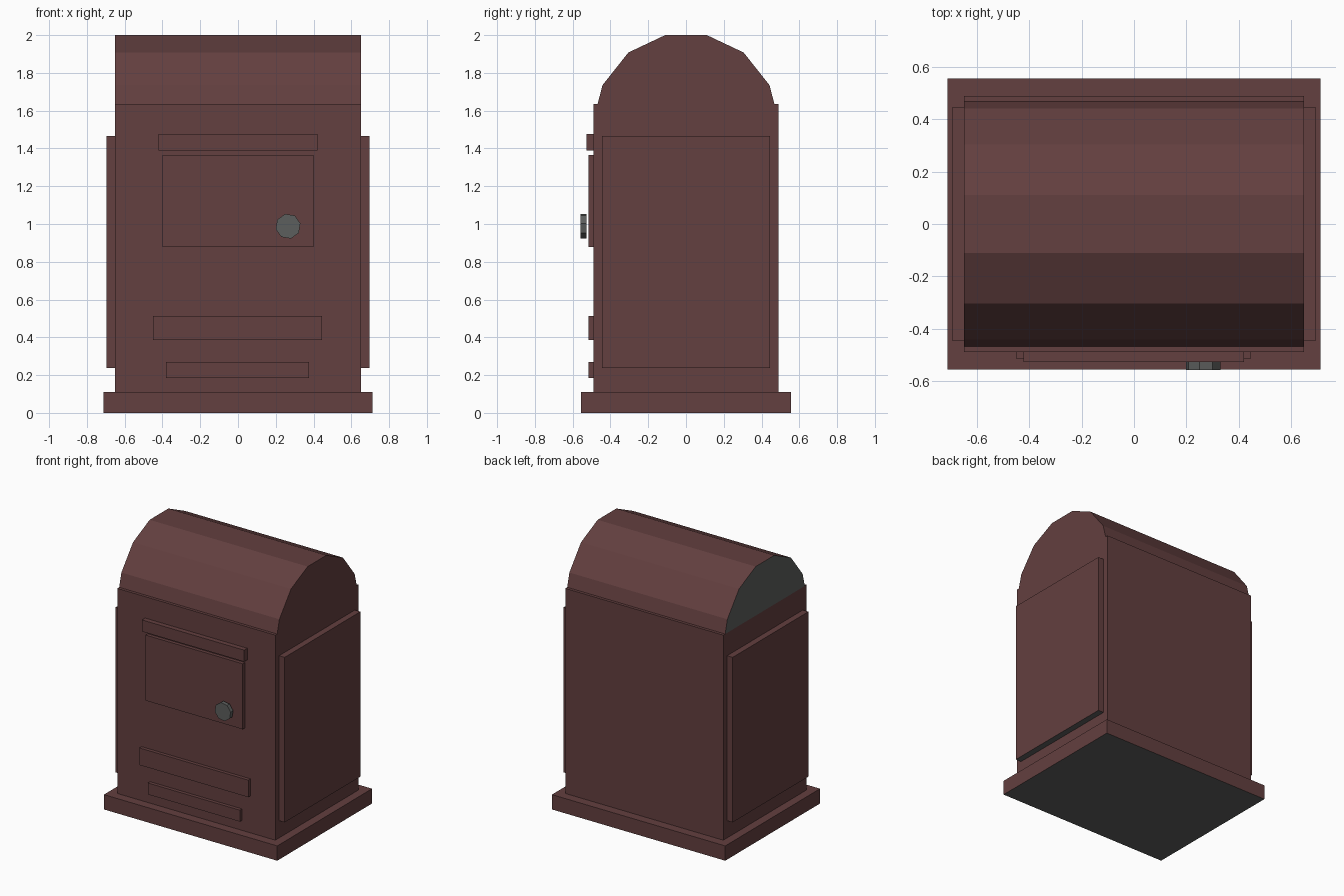
import bpy, bmesh, math
from mathutils import Matrix

if "Cube" in bpy.data.objects:
    bpy.data.objects.remove(bpy.data.objects["Cube"])


def material(name, rgb):
    m = bpy.data.materials.new(name)
    m.diffuse_color = (*rgb, 1)
    m.use_nodes = True
    m.node_tree.nodes["Principled BSDF"].inputs["Base Color"].default_value = m.diffuse_color
    return m


RED = material("dark red paint", (0.125, 0.050, 0.050))
GREY = material("grey metal", (0.108, 0.113, 0.110))


def finish(bm, name, grey_rule=None):
    bmesh.ops.recalc_face_normals(bm, faces=bm.faces)
    for f in bm.faces:
        f.normal_update()
        f.material_index = 1 if grey_rule and grey_rule(f.normal) else 0
    me = bpy.data.meshes.new(name)
    bm.to_mesh(me)
    bm.free()
    me.materials.append(RED)
    me.materials.append(GREY)
    ob = bpy.data.objects.new(name, me)
    bpy.context.collection.objects.link(ob)
    return ob


def box(name, x, y, z):
    """Box from three (min, max) ranges, underside bare grey."""
    bm = bmesh.new()
    size = [r[1] - r[0] for r in (x, y, z)]
    mid = [(r[1] + r[0]) / 2 for r in (x, y, z)]
    bmesh.ops.create_cube(bm, size=1, matrix=Matrix.Translation(mid) @ Matrix.Diagonal((*size, 1)))
    return finish(bm, name, lambda n: n.z < -0.9)


# plinth and main body
box("base_plinth", (-0.713, 0.713), (-0.557, 0.557), (0, 0.11))
box("body", (-0.65, 0.65), (-0.49, 0.49), (0.11, 1.635))

# raised side panels
box("right_panel", (0.65, 0.696), (-0.445, 0.445), (0.238, 1.465))
box("left_panel", (-0.696, -0.65), (-0.445, 0.445), (0.238, 1.465))

# front hatch, hood and lower plates
box("hatch_hood", (-0.422, 0.42), (-0.527, -0.49), (1.39, 1.476))
box("hatch", (-0.40, 0.40), (-0.516, -0.49), (0.878, 1.365))
box("upper_plate", (-0.45, 0.446), (-0.516, -0.49), (0.385, 0.512))
box("lower_plate", (-0.381, 0.377), (-0.516, -0.49), (0.185, 0.27))

# faceted barrel roof, left end cap grey
half = [(0.468, 1.635), (0.442, 1.735), (0.305, 1.908), (0.11, 2.0)]
profile = half + [(-y, z) for y, z in reversed(half)]
bm = bmesh.new()
cap = bm.faces.new([bm.verts.new((-0.65, y, z)) for y, z in profile])
ext = bmesh.ops.extrude_face_region(bm, geom=[cap], use_keep_orig=True)
new_verts = [g for g in ext["geom"] if isinstance(g, bmesh.types.BMVert)]
bmesh.ops.translate(bm, verts=new_verts, vec=(1.3, 0, 0))
finish(bm, "barrel_roof", lambda n: n.x < -0.9)

# eight-sided knob
bm = bmesh.new()
bmesh.ops.create_cone(
    bm, cap_ends=True, segments=8, radius1=0.067, radius2=0.067, depth=0.03,
    matrix=Matrix.Translation((0.265, -0.543, 0.988)) @ Matrix.Rotation(math.pi / 2, 4, "X")
    @ Matrix.Rotation(math.radians(13), 4, "Z"))
finish(bm, "knob", lambda n: True)
